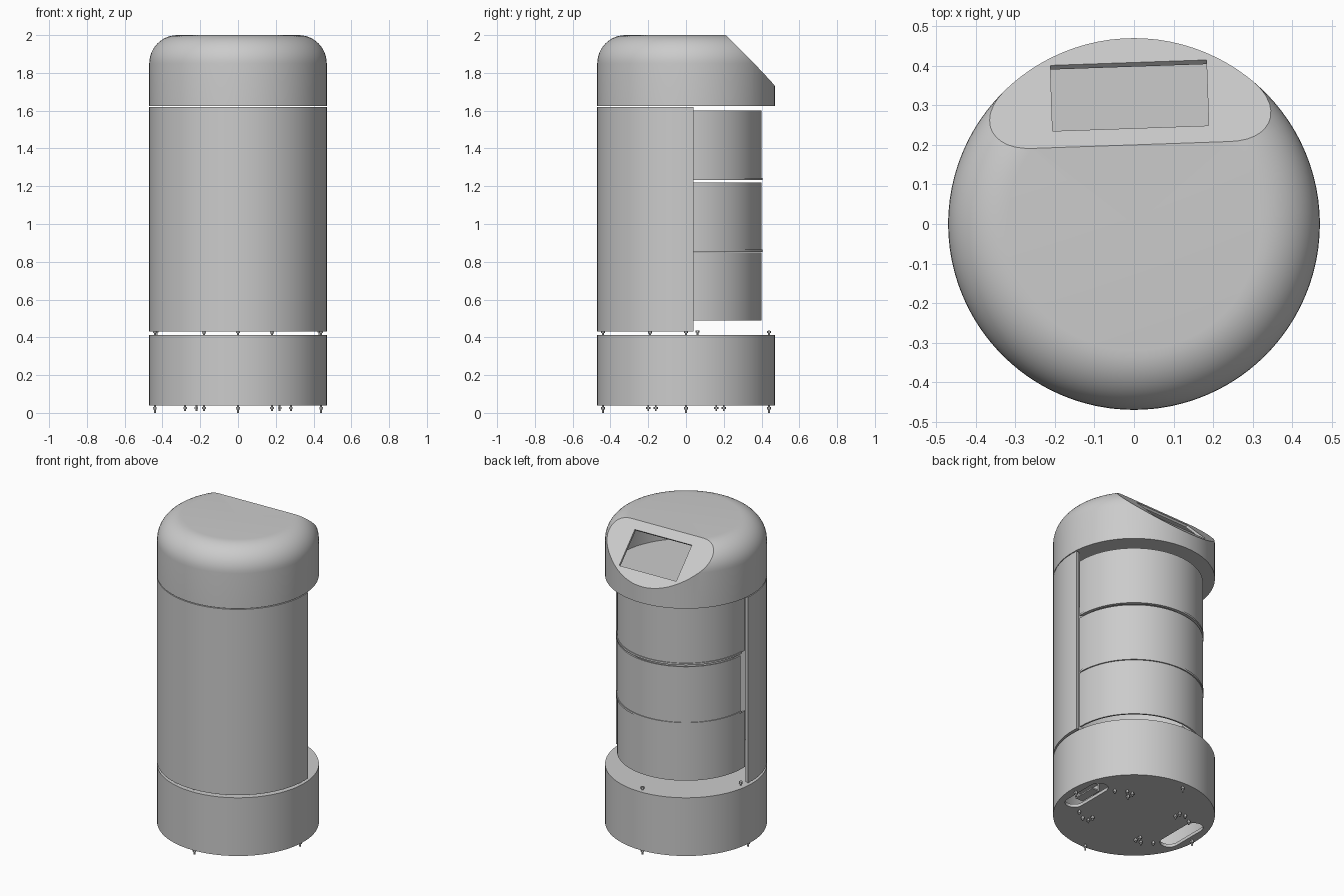
import bpy, bmesh, math
from mathutils import Matrix, Vector

if "Cube" in bpy.data.objects:
    bpy.data.objects.remove(bpy.data.objects["Cube"], do_unlink=True)

grey = bpy.data.materials.new("plain grey")
grey.use_nodes = True
grey.diffuse_color = (0.6, 0.6, 0.6, 1)
grey.node_tree.nodes["Principled BSDF"].inputs["Base Color"].default_value = (0.6, 0.6, 0.6, 1)

R = 0.47
parts = []


def finish(name, bm):
    bmesh.ops.recalc_face_normals(bm, faces=bm.faces)
    mesh = bpy.data.meshes.new(name)
    bm.to_mesh(mesh)
    bm.free()
    mesh.materials.append(grey)
    obj = bpy.data.objects.new(name, mesh)
    bpy.context.collection.objects.link(obj)
    parts.append(obj)
    return obj


def lathe(name, profile, start=0, end=360, steps=96):
    """Spin a closed (radius, z) profile between two angles."""
    bm = bmesh.new()
    face = bm.faces.new([bm.verts.new((r, 0, z)) for r, z in profile])
    full = end - start == 360
    bmesh.ops.rotate(bm, verts=bm.verts, matrix=Matrix.Rotation(math.radians(start), 3, "Z"))
    geom = [face] + list(face.edges) + list(face.verts)
    if full:
        geom = list(face.edges)
        bm.faces.remove(face)
        geom += list(bm.verts)
    bmesh.ops.spin(bm, geom=geom, cent=(0, 0, 0), axis=(0, 0, 1),
                   angle=math.radians(end - start), steps=steps, use_duplicate=False)
    bmesh.ops.remove_doubles(bm, verts=bm.verts, dist=1e-5)
    return finish(name, bm)


def ring(r_in, r_out, z0, z1):
    return [(r_in, z0), (r_out, z0), (r_out, z1), (r_in, z1)]


def box(name, size, matrix):
    bm = bmesh.new()
    bmesh.ops.create_cube(bm, size=1)
    bm.transform(matrix @ Matrix.Diagonal((*size, 1)))
    return finish(name, bm)


def cut(obj, cutter):
    mod = obj.modifiers.new("cut", "BOOLEAN")
    mod.operation = "DIFFERENCE"
    mod.solver = "EXACT"
    mod.object = cutter
    bpy.context.view_layer.objects.active = obj
    bpy.ops.object.modifier_apply(modifier=mod.name)
    parts.remove(cutter)
    bpy.data.objects.remove(cutter, do_unlink=True)


# Domed cap, hollow with a floor, sliced by a sloping face
def dome(name, r, z0, z1, fillet, drop):
    arc = [(r - fillet + fillet * math.cos(a), z1 - fillet + fillet * math.sin(a))
           for a in (math.radians(90 * i / 12) for i in range(13))]
    obj = lathe(name, [(0, z0), (r, z0)] + arc + [(0, z1)])
    lift = Matrix.Translation((0, 0, 0.75 - drop))
    cut(obj, box("slope_cutter", (1.5, 1.5, 1.5), slope @ lift))
    return obj


slope = (Matrix.Rotation(math.radians(2), 4, "Z") @ Matrix.Translation((0, 0.2, 2))
         @ Matrix.Rotation(math.radians(-45), 4, "X"))
cap = dome("cap", R, 1.625, 2.0, 0.15, 0)
cut(cap, dome("cap_hollow", R - 0.02, 1.645, 1.98, 0.13, 0.015))
cut(cap, box("slot_cutter", (0.395, 0.235, 0.1), slope @ Matrix.Translation((0, 0.177, 0))))

# Front body shell, just over half a turn
overlap = math.degrees(math.asin(0.04 / R))
lathe("body_shell", ring(R - 0.02, R, 0.43, 1.62), 180 - overlap, 360 + overlap, 64)

# Three curved back panels with a thin lip on the joints
for name, z0, z1, turn in (("lower_panel", 0.49, 0.85, 4), ("middle_panel", 0.855, 1.22, -3),
                           ("upper_panel", 1.235, 1.60, 4)):
    lathe(name, ring(0.39, 0.40, z0, z1), -2, 180 + turn, 64)
for z in (0.852, 1.232):
    lathe("panel_lip", ring(0.385, 0.405, z, z + 0.012), 0, 178, 64)

# Hollow base with two rounded slots underneath
base = lathe("base", [(0, 0.04), (R, 0.04), (R, 0.413), (0, 0.413)])
cut(base, lathe("base_hollow", [(0, 0.06), (R - 0.02, 0.06), (R - 0.02, 0.393), (0, 0.393)]))
for side in (-1, 1):
    bm = bmesh.new()
    outline = []
    for i in range(26):
        a = math.pi * (i if i < 13 else i - 1) / 12
        shift = 0.11 if i < 13 else -0.11
        outline.append(bm.verts.new((side * 0.36 + 0.055 * math.cos(a),
                                     shift + 0.055 * math.sin(a), 0.02)))
    face = bm.faces.new(outline)
    out = bmesh.ops.extrude_face_region(bm, geom=[face])
    bmesh.ops.translate(bm, vec=(0, 0, 0.06),
                        verts=[v for v in out["geom"] if isinstance(v, bmesh.types.BMVert)])
    cut(base, finish("base_slot_cutter", bm))

# Small channel bracket in the left slot
for name, size, pos in (("bracket_web", (0.008, 0.15, 0.05), (0.33, 0, 0.07)),
                        ("bracket_lower_flange", (0.05, 0.15, 0.008), (0.355, 0, 0.049)),
                        ("bracket_upper_flange", (0.05, 0.15, 0.008), (0.355, 0, 0.091))):
    box(name, size, Matrix.Translation(pos))


# Bolts: a thin shank with a hexagonal nut
def bolt(name, x, y, z0, z1, nut_z):
    bm = bmesh.new()
    for radius, low, high, sides in ((0.005, z0, z1, 10), (0.011, nut_z, nut_z + 0.012, 6)):
        bmesh.ops.create_cone(bm, cap_ends=True, segments=sides, radius1=radius, radius2=radius,
                              depth=high - low,
                              matrix=Matrix.Translation((x, y, (low + high) / 2)))
    finish(name, bm)


for x, y in ((0.44, 0), (-0.44, 0), (0, 0.44), (0, -0.44)):
    bolt("foot_bolt", x, y, 0, 0.045, 0.018)
    bolt("joint_bolt", x, y, 0.41, 0.435, 0.422)
for sx in (-1, 1):
    bolt("joint_bolt", sx * 0.18, -0.19, 0.41, 0.435, 0.42)
    bolt("edge_bolt", sx * 0.43, 0.06, 0.41, 0.435, 0.425)
    for sy in (-1, 1):
        for x, y in ((0.18, 0.16), (0.18, 0.2), (0.22, 0.2), (0.28, 0.16)):
            bolt("caster_bolt", sx * x, sy * y, 0.01, 0.045, 0.02)

# Smooth the round surfaces, keep the rims crisp
bpy.ops.object.select_all(action="DESELECT")
for obj in parts:
    obj.select_set(True)
bpy.context.view_layer.objects.active = base
bpy.ops.object.shade_smooth_by_angle(angle=math.radians(30))
